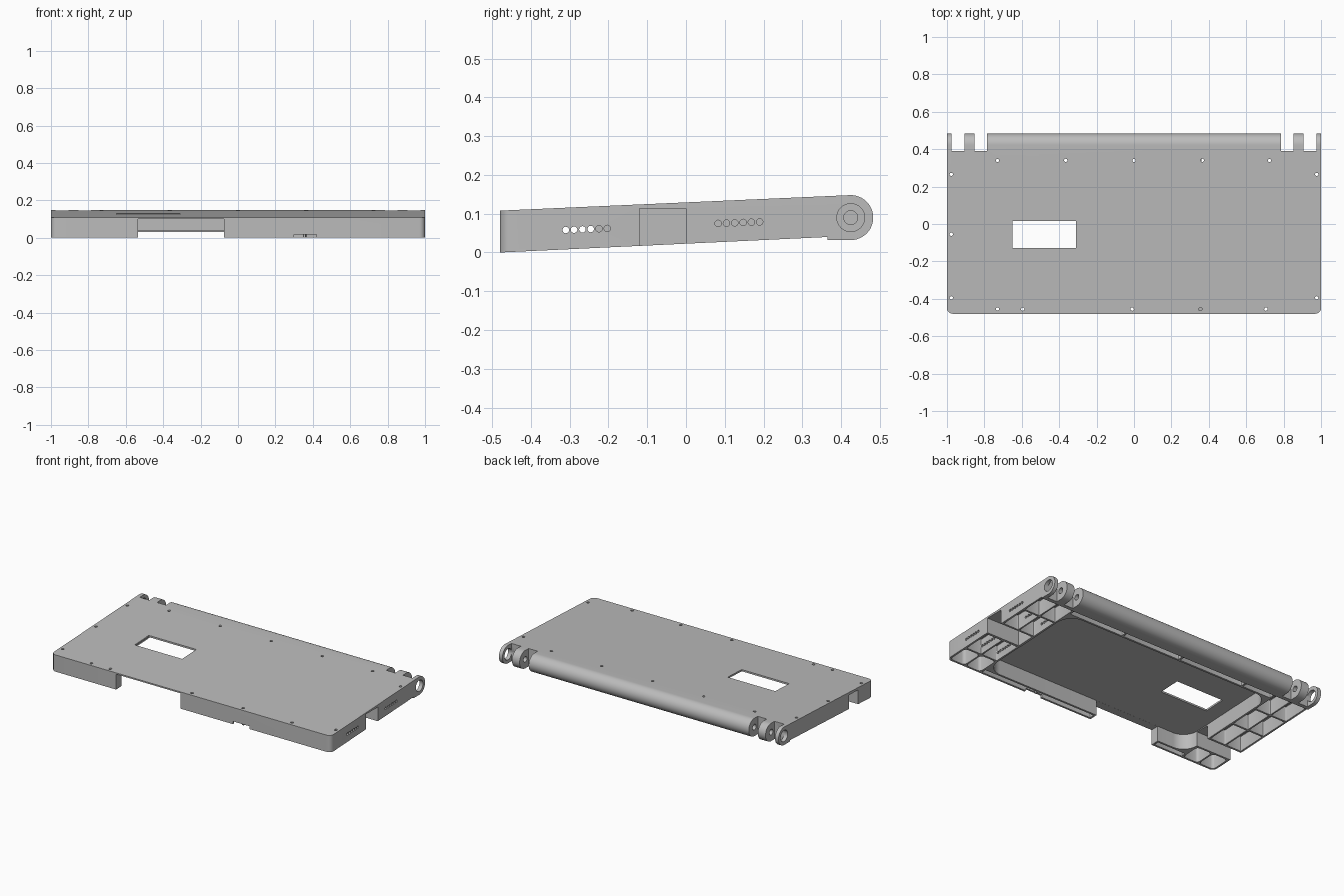
import bpy, bmesh, math
from mathutils import Matrix

if "Cube" in bpy.data.objects:
    bpy.data.objects.remove(bpy.data.objects["Cube"], do_unlink=True)

grey = bpy.data.materials.new("plain_grey")
grey.use_nodes = True
grey.diffuse_color = (0.5, 0.5, 0.5, 1)
grey.node_tree.nodes["Principled BSDF"].inputs["Base Color"].default_value = (0.5, 0.5, 0.5, 1)

FRONT, BACK_WALL = -0.48, 0.365
HINGE_Y, HINGE_Z, HINGE_R = 0.425, 0.09, 0.058
PLATE = 0.011
WALL = 0.012


def top_z(y):
    """Height of the sloping top plate."""
    return 0.108 + (y - FRONT) * 0.0442


def finish(bm, name):
    bmesh.ops.recalc_face_normals(bm, faces=bm.faces)
    me = bpy.data.meshes.new(name)
    bm.to_mesh(me)
    bm.free()
    me.materials.append(grey)
    ob = bpy.data.objects.new(name, me)
    bpy.context.collection.objects.link(ob)
    return ob


def extrude(bm, points, offset):
    face = bm.faces.new([bm.verts.new(p) for p in points])
    out = bmesh.ops.extrude_face_region(bm, geom=[face])
    verts = [v for v in out["geom"] if isinstance(v, bmesh.types.BMVert)]
    bmesh.ops.translate(bm, verts=verts, vec=offset)
    return verts


def box(bm, x0, x1, y0, y1, z0, z1):
    extrude(bm, [(x0, y0, z0), (x1, y0, z0), (x1, y1, z0), (x0, y1, z0)], (0, 0, z1 - z0))


def pocket(bm, x0, x1, y0, y1, r=0.006):
    """Recess with rounded corners, open below, that ends under the top plate."""
    steps = 10 if r > 0.05 else 3
    pts = []
    corners = [(x1 - r, y1 - r), (x0 + r, y1 - r), (x0 + r, y0 + r), (x1 - r, y0 + r)]
    for k, (cx, cy) in enumerate(corners):
        for i in range(steps + 1):
            a = math.pi / 2 * (k + i / steps)
            pts.append((cx + r * math.cos(a), cy + r * math.sin(a), -0.05))
    for v in extrude(bm, pts, (0, 0, 1)):
        v.co.z = top_z(v.co.y) - PLATE


def cylinder(bm, center, r, depth, axis, seg=16):
    turn = Matrix.Rotation(math.pi / 2, 4, 'Y') if axis == 'X' else Matrix()
    bmesh.ops.create_cone(bm, cap_ends=True, segments=seg, radius1=r, radius2=r,
                          depth=depth, matrix=Matrix.Translation(center) @ turn)


def cut(target, bm):
    cutter = finish(bm, "cutter")
    cutter.hide_render = True
    mod = target.modifiers.new("cut", 'BOOLEAN')
    mod.operation, mod.solver, mod.object = 'DIFFERENCE', 'EXACT', cutter
    bpy.context.view_layer.update()
    deps = bpy.context.evaluated_depsgraph_get()
    mesh = bpy.data.meshes.new_from_object(target.evaluated_get(deps))
    target.modifiers.clear()
    target.data = mesh
    bpy.data.objects.remove(cutter, do_unlink=True)


# Wedge body with the round hinge barrel along its back edge
profile = [(FRONT, 0), (FRONT, top_z(FRONT))]
for i in range(25):
    a = math.radians(92 - 182 * i / 24)
    profile.append((HINGE_Y + HINGE_R * math.cos(a), HINGE_Z + HINGE_R * math.sin(a)))
profile += [(BACK_WALL, HINGE_Z - HINGE_R), (BACK_WALL, 0.04)]
bm = bmesh.new()
extrude(bm, [(-1, y, z) for y, z in profile], (2, 0, 0))
corner = [e for e in bm.edges if all(v.co.y < FRONT + 0.01 for v in e.verts)
          and abs(e.verts[0].co.x - e.verts[1].co.x) < 0.01]
bmesh.ops.bevel(bm, geom=corner, offset=0.03, segments=6, profile=0.5, affect='EDGES')
body = finish(bm, "wedge_case")

# Main cavity, narrow channels and ribbed side compartments
bm = bmesh.new()
pocket(bm, -0.75, 0.75, -0.425, 0.31, 0.1)
for y0, y1 in ((FRONT + WALL, -0.437), (0.322, 0.355)):
    for x0, x1 in ((-0.75, -0.547), (-0.063, 0.35), (0.362, 0.75)):
        pocket(bm, x0, x1, y0, y1)
pocket(bm, -0.535, -0.075, 0.322, 0.355)
side_rows = {
    1: ((-0.468, -0.332), (-0.32, -0.135), (0.012, 0.19), (0.202, 0.355)),
    -1: ((-0.468, -0.342), (-0.222, -0.03), (-0.018, 0.17), (0.182, 0.355)),
}
for side, rows in side_rows.items():
    for y0, y1 in rows:
        for a, b in ((0.762, 0.87), (0.88, 0.988)):
            pocket(bm, min(side * a, side * b), max(side * a, side * b), y0, y1,
                   0.02 if y0 < -0.4 else 0.006)
cut(body, bm)

# Front opening, finger notch, side openings and plate window
bm = bmesh.new()
box(bm, -0.535, -0.075, -0.6, -0.41, -0.1, 0.099)
box(bm, 0.3, 0.42, -0.6, -0.46, -0.1, 0.018)
box(bm, 0.765, 1.1, -0.12, 0, -0.1, 0.114)
box(bm, -1.1, -0.735, -0.33, -0.235, -0.1, 0.1)
box(bm, -0.65, -0.31, -0.127, 0.017, 0.09, 0.3)
# Gaps between the hinge knuckles
for x0, x1 in ((0.787, 0.852), (0.907, 0.975)):
    for s in (-1, 1):
        box(bm, min(s * x0, s * x1), max(s * x0, s * x1), 0.39, 0.6, -0.1, 0.3)
cut(body, bm)

# Hinge bores, screw holes and vent holes
bm = bmesh.new()
for s in (-1, 1):
    cylinder(bm, (s * 0.82, HINGE_Y, HINGE_Z), 0.018, 0.22, 'X', 24)
    cylinder(bm, (s * 1.0, HINGE_Y, HINGE_Z), 0.036, 0.09, 'X', 32)
screws = [(x, 0.34) for x in (-0.73, -0.365, 0, 0.365, 0.725)]
screws += [(x, -0.455) for x in (-0.73, -0.595, -0.01, 0.355, 0.705)]
screws += [(s * 0.977, y) for s in (-1, 1) for y in (0.265, -0.395)] + [(-0.977, -0.055)]
for x, y in screws:
    cylinder(bm, (x, y, top_z(y)), 0.009, 0.06, 'Z', 12)
for y0, z in ((-0.31, 0.058), (0.083, 0.075)):
    for i in range(6):
        cylinder(bm, (0.89, y0 + i * 0.0214, z + i * 0.0008), 0.0085, 0.32, 'X', 12)
cut(body, bm)

bpy.ops.object.select_all(action='DESELECT')
body.select_set(True)
bpy.context.view_layer.objects.active = body
bpy.ops.object.shade_smooth_by_angle(angle=math.radians(30))
